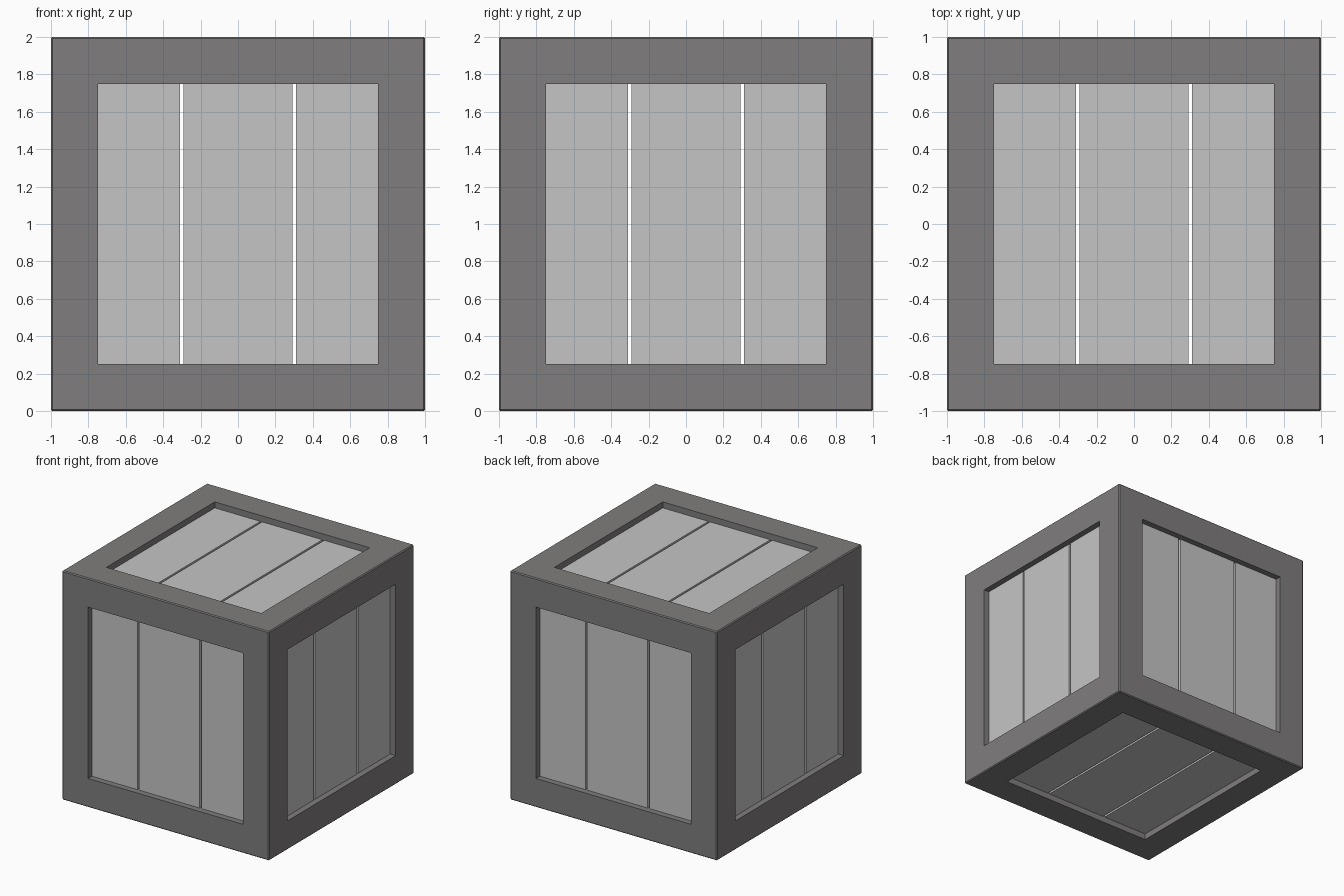
import bpy, bmesh, math
from mathutils import Matrix, Vector

if "Cube" in bpy.data.objects:
    bpy.data.objects.remove(bpy.data.objects["Cube"])

BORDER = 0.252   # width of the frame beams
RECESS = 0.053   # how far the planks sit behind the frame face
THICK = 0.06     # plank thickness
GAP = 0.018      # open gap between planks
CENTRE = Vector((0, 0, 1))


def material(name, rgb):
    m = bpy.data.materials.new(name)
    m.diffuse_color = (*rgb, 1)
    m.use_nodes = True
    m.node_tree.nodes["Principled BSDF"].inputs["Base Color"].default_value = m.diffuse_color
    return m


def finish(bm, name, mat):
    bmesh.ops.recalc_face_normals(bm, faces=bm.faces)
    me = bpy.data.meshes.new(name)
    bm.to_mesh(me)
    bm.free()
    me.materials.append(mat)
    ob = bpy.data.objects.new(name, me)
    ob.location = CENTRE
    bpy.context.collection.objects.link(ob)


frame_grey = material("dark grey frame", (0.216, 0.206, 0.206))
plank_grey = material("light grey planks", (0.56, 0.56, 0.56))

# Frame: cube with every face inset and pushed in until the beams are square
bm = bmesh.new()
bmesh.ops.create_cube(bm, size=2)
outer_edges = list(bm.edges)
panels = list(bm.faces)
bmesh.ops.inset_individual(bm, faces=panels, thickness=BORDER, use_even_offset=True)
for f in panels:
    ring = bmesh.ops.extrude_discrete_faces(bm, faces=[f])["faces"][0]
    n = ring.normal.copy()
    bmesh.ops.translate(bm, verts=ring.verts, vec=-n * BORDER)
    bm.faces.remove(ring)
bmesh.ops.remove_doubles(bm, verts=bm.verts, dist=0.001)
edges = [e for e in bm.edges
         if all(sum(abs(c) > 0.99 for c in v.co) == 3 for v in e.verts)]
bmesh.ops.bevel(bm, geom=edges, offset=0.008, segments=1, affect='EDGES')
finish(bm, "crate_frame", frame_grey)

# Planks: three boards per side, tucked slightly into the frame
half = 1 - BORDER + 0.02
spans = [(-half, -0.3 - GAP / 2 + 0.0), (-0.3 + GAP / 2, 0.3 - GAP / 2),
         (0.3 + GAP / 2, half)]
sides = {
    "front": Matrix.Identity(4),
    "right": Matrix.Rotation(math.pi / 2, 4, 'Z'),
    "back": Matrix.Rotation(math.pi, 4, 'Z'),
    "left": Matrix.Rotation(-math.pi / 2, 4, 'Z'),
    "top": Matrix.Rotation(-math.pi / 2, 4, 'X'),
    "bottom": Matrix.Rotation(math.pi / 2, 4, 'X'),
}
for side, turn in sides.items():
    bm = bmesh.new()
    for a, b in spans:
        place = Matrix.Translation(((a + b) / 2, -1 + RECESS + THICK / 2, 0))
        size = Matrix.Diagonal((b - a, THICK, 2 * half, 1))
        bmesh.ops.create_cube(bm, size=1, matrix=turn @ place @ size)
    finish(bm, side + "_planks", plank_grey)
